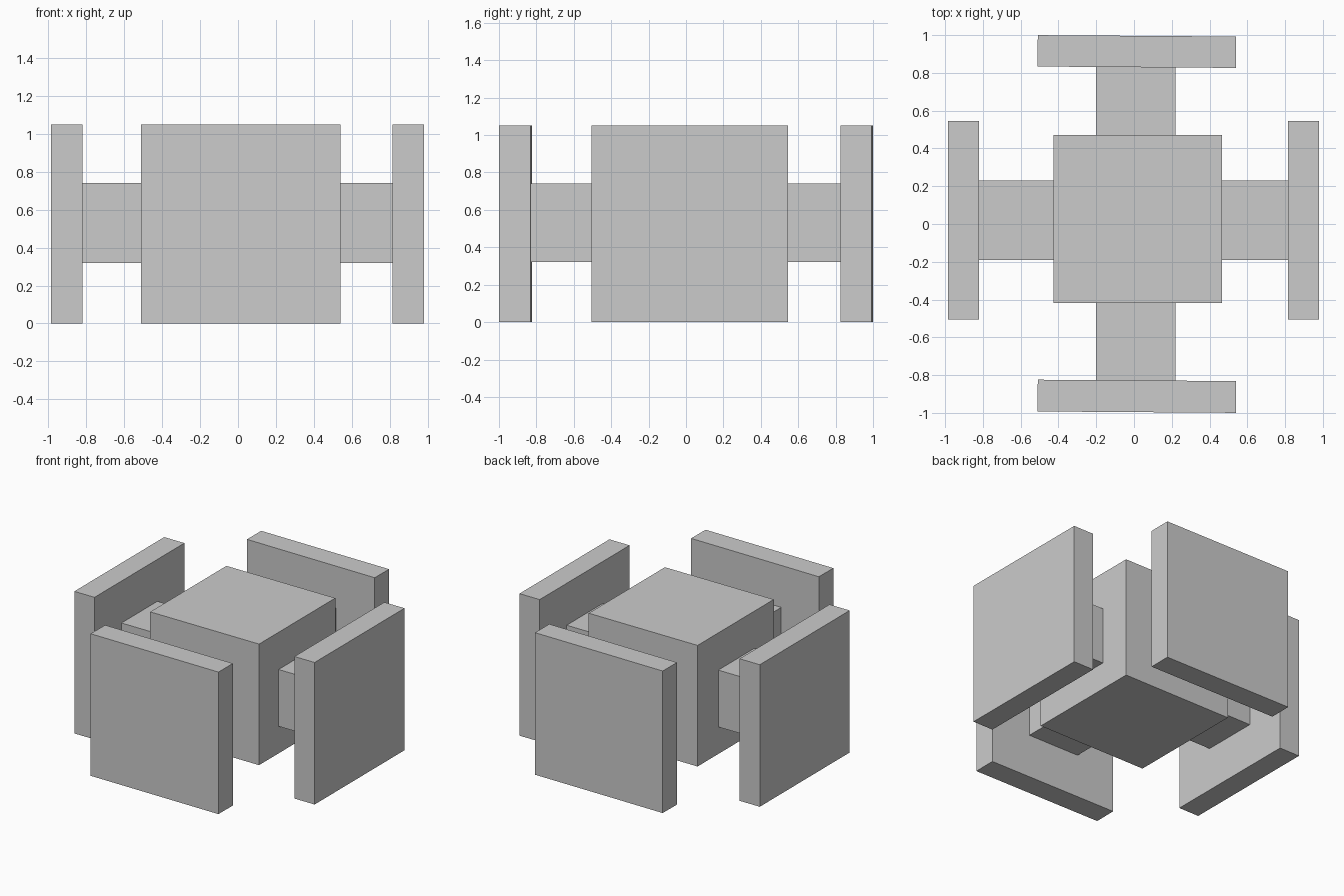
import bpy, math
from mathutils import Matrix

if "Cube" in bpy.data.objects:
    bpy.data.objects.remove(bpy.data.objects["Cube"])


def box(name, lo, hi, turn=0.0):
    """Axis-aligned box between two corners, optionally turned a little about its own centre."""
    size = [h - l for l, h in zip(lo, hi)]
    mid = [(h + l) / 2 for l, h in zip(lo, hi)]
    bpy.ops.mesh.primitive_cube_add(size=1, location=mid)
    ob = bpy.context.object
    ob.name = name
    ob.data.transform(Matrix.Diagonal((*size, 1)))
    ob.rotation_euler.z = math.radians(turn)
    return ob


# Central block
box("core_block", (-0.425, -0.418, 0.12), (0.465, 0.472, 1.015))

# Left and right arms with their end plates
for side, core, inner, outer in (("left", -0.425, -0.82, -0.985),
                                 ("right", 0.465, 0.815, 0.98)):
    box(side + "_arm", (min(core, inner), -0.19, 0.32), (max(core, inner), 0.23, 0.74))
    box(side + "_plate", (min(inner, outer), -0.505, 0), (max(inner, outer), 0.545, 1.05))

# Front and back arms with their very slightly turned end plates
for side, core, inner, outer in (("front", -0.418, -0.828, -0.996),
                                 ("back", 0.472, 0.83, 0.996)):
    box(side + "_arm", (-0.20, min(core, inner), 0.32), (0.22, max(core, inner), 0.74))
    box(side + "_plate", (-0.51, min(inner, outer), 0), (0.54, max(inner, outer), 1.05), -0.4)
